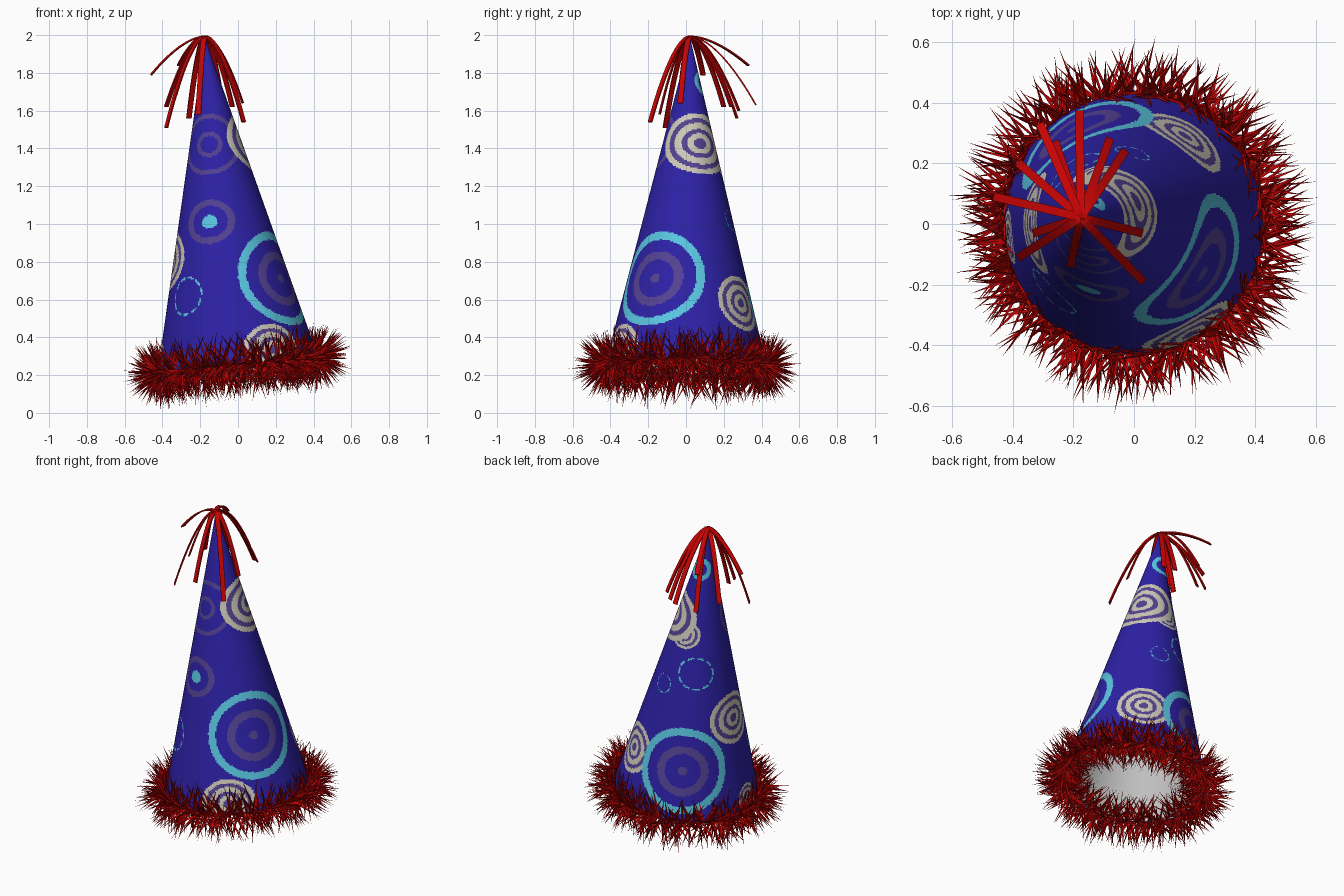
import bpy, bmesh, math, random
from mathutils import Vector, Matrix

if "Cube" in bpy.data.objects:
    bpy.data.objects.remove(bpy.data.objects["Cube"])

random.seed(7)
RADIUS, BASE, APEX = 0.428, Vector((0, 0, 0.25)), Vector((-0.175, 0.022, 1.985))
AXIS = APEX - BASE
HEIGHT = AXIS.length
FRAME = Matrix.Translation(BASE) @ Vector((0, 0, 1)).rotation_difference(AXIS).to_matrix().to_4x4()
SLANT = math.hypot(RADIUS, HEIGHT)
SIN_A = RADIUS / SLANT


def material(name, rgb):
    m = bpy.data.materials.new(name)
    m.diffuse_color = (*rgb, 1)
    m.use_nodes = True
    m.node_tree.nodes["Principled BSDF"].inputs["Base Color"].default_value = m.diffuse_color
    return m


blue = material("royal blue", (0.026, 0.015, 0.38))
purple = material("dusty purple", (0.088, 0.055, 0.29))
cyan = material("sky cyan", (0.10, 0.56, 0.74))
cream = material("cream", (0.61, 0.58, 0.48))
white = material("paper grey white", (0.53, 0.53, 0.53))
red = material("tinsel red", (0.56, 0.001, 0.001))
BLUE, PURPLE, CYAN, CREAM = range(4)


def finish(bm, name, mats, smooth=False, matrix=None):
    me = bpy.data.meshes.new(name)
    bm.to_mesh(me)
    bm.free()
    for m in mats:
        me.materials.append(m)
    for p in me.polygons:
        p.use_smooth = smooth
    ob = bpy.data.objects.new(name, me)
    bpy.context.collection.objects.link(ob)
    if matrix:
        ob.matrix_world = matrix
    return ob


# Printed circle styles: bands of (inner, outer, colour) as fractions of the radius
TARGET = [(0.83, 1.0, CYAN), (0.40, 0.58, PURPLE), (0, 0.10, PURPLE)]
CREAMS = [(0.83, 1.0, CREAM), (0.68, 0.83, PURPLE), (0.48, 0.68, CREAM),
          (0.34, 0.48, PURPLE), (0.17, 0.34, CREAM), (0, 0.17, PURPLE)]
FAINT = [(0.85, 1.0, PURPLE), (0.28, 0.42, PURPLE)]
DOT = [(0.72, 1.0, PURPLE), (0, 0.31, CYAN)]
DASHED = [(0.90, 1.0, CYAN)]
# (azimuth in degrees, height along axis, radius, sideways stretch, style)
PRINTS = [
    (-32, 0.435, 0.262, 1.05, TARGET), (118, 0.30, 0.262, 1.03, TARGET),
    (26, 1.17, 0.17, 1.25, CREAMS), (90, 1.10, 0.09, 1.1, CREAMS),
    (-62, 0.06, 0.145, 1.15, CREAMS), (181, 0.58, 0.155, 1.15, CREAMS),
    (55, 0.315, 0.152, 1.07, CREAMS), (186, 0.07, 0.09, 1.0, CREAMS),
    (-105, 1.18, 0.165, 1.05, FAINT), (-108, 0.77, 0.12, 1.15, DOT),
    (-135, 0.39, 0.105, 1.0, DASHED), (123, 0.88, 0.10, 1.1, DASHED),
    (72, 0.77, 0.06, 1.0, DASHED), (95, 1.50, 0.07, 1.0, [(0.6, 1.0, CYAN)]),
]


def printed_colour(theta, s):
    """Colour at a point, using distances on the unrolled cone."""
    rho = SLANT * (1 - s / HEIGHT)
    for az, s0, r, stretch, style in PRINTS:
        if abs(s - s0) > r * 1.2:
            continue
        rho0 = SLANT * (1 - s0 / HEIGHT)
        d = (theta - math.radians(az) + math.pi) % math.tau - math.pi
        d *= SIN_A / stretch
        u, v = rho * math.sin(d), rho * math.cos(d) - rho0
        t = math.hypot(u, v) / r
        if style is DASHED and int((math.atan2(v, u) + 4) * 7) % 4 == 0:
            continue
        for lo, hi, colour in style:
            if lo <= t <= hi:
                return colour
    return BLUE


# Hat cone: fine grid whose faces take the printed circles
N, ROWS = 250, 220
bm = bmesh.new()
rings = []
for j in range(ROWS + 1):
    s = HEIGHT * j / ROWS
    r = max(RADIUS * (1 - j / ROWS), 0.001)
    rings.append([bm.verts.new((r * math.cos(math.tau * i / N), r * math.sin(math.tau * i / N), s))
                  for i in range(N)])
for j in range(ROWS):
    for i in range(N):
        k = (i + 1) % N
        f = bm.faces.new((rings[j][i], rings[j][k], rings[j + 1][k], rings[j + 1][i]))
        f.material_index = printed_colour(math.tau * (i + 0.5) / N, HEIGHT * (j + 0.5) / ROWS)
finish(bm, "hat_cone", [blue, purple, cyan, cream], True, FRAME)

# White paper lining with a blue rim edge
bm = bmesh.new()
M = 96


def circle(r, s):
    return [bm.verts.new((r * math.cos(math.tau * i / M), r * math.sin(math.tau * i / M), s))
            for i in range(M)]


edge, inner, tip = circle(RADIUS, -0.001), circle(RADIUS - 0.008, -0.001), bm.verts.new((0, 0, HEIGHT - 0.04))
for i in range(M):
    k = (i + 1) % M
    bm.faces.new((edge[k], edge[i], inner[i], inner[k])).material_index = 1
    bm.faces.new((inner[k], inner[i], tip))
finish(bm, "lining", [white, blue], False, FRAME)

# Tinsel trim: tapered spikes bursting from the rim in every direction
bm = bmesh.new()
COUNT = 1700
for n in range(COUNT):
    a = math.tau * (n + random.random()) / COUNT
    out, tan = Vector((math.cos(a), math.sin(a), 0)), Vector((-math.sin(a), math.cos(a), 0))
    psi = random.uniform(0, math.tau)
    d = (out * math.cos(psi) + Vector((0, 0, math.sin(psi))) + tan * random.uniform(-0.65, 0.65)).normalized()
    root = out * RADIUS
    side = d.orthogonal().normalized()
    other = d.cross(side)
    length = random.uniform(0.14, 0.205)
    spin = random.uniform(0, math.tau)
    low, mid = [], []
    for q in range(3):
        w = spin + q * math.tau / 3
        r = side * math.cos(w) + other * math.sin(w)
        low.append(bm.verts.new(root + r * 0.005))
        mid.append(bm.verts.new(root + d * length * 0.45 + r * 0.0055))
    end = bm.verts.new(root + d * length)
    for q in range(3):
        k = (q + 1) % 3
        bm.faces.new((mid[q], mid[k], end))
        bm.faces.new((low[q], low[k], mid[k], mid[q]))
finish(bm, "tinsel_trim", [red], False, FRAME)

# Ribbon tassel: flat drooping streamers given by their end points
ENDS = [(-.46, .09, 1.79), (-.38, .20, 1.62), (-.31, .33, 1.84), (-.26, .27, 1.56),
        (-.18, .37, 1.63), (-.08, .28, 1.60), (-.03, .24, 1.62), (.025, -.03, 1.64),
        (.03, -.19, 1.54), (-.21, -.14, 1.58), (-.38, -.11, 1.51), (-.33, -.03, 1.68)]
bm = bmesh.new()
top = Vector((APEX.x, APEX.y, 1.994))
STEPS = 12
for end in ENDS:
    drop = Vector(end) - top
    side = Vector((-drop.y, drop.x, 0)).normalized() * 0.014
    prev = None
    for i in range(STEPS + 1):
        t = i / STEPS
        p = top + Vector((drop.x * t, drop.y * t, drop.z * t ** 1.7))
        pair = (bm.verts.new(p - side), bm.verts.new(p + side))
        if prev:
            bm.faces.new((prev[0], pair[0], pair[1], prev[1]))
        prev = pair
tassel = finish(bm, "ribbon_tassel", [red])
mod = tassel.modifiers.new("thickness", 'SOLIDIFY')
mod.thickness = 0.008
mod.offset = 0
